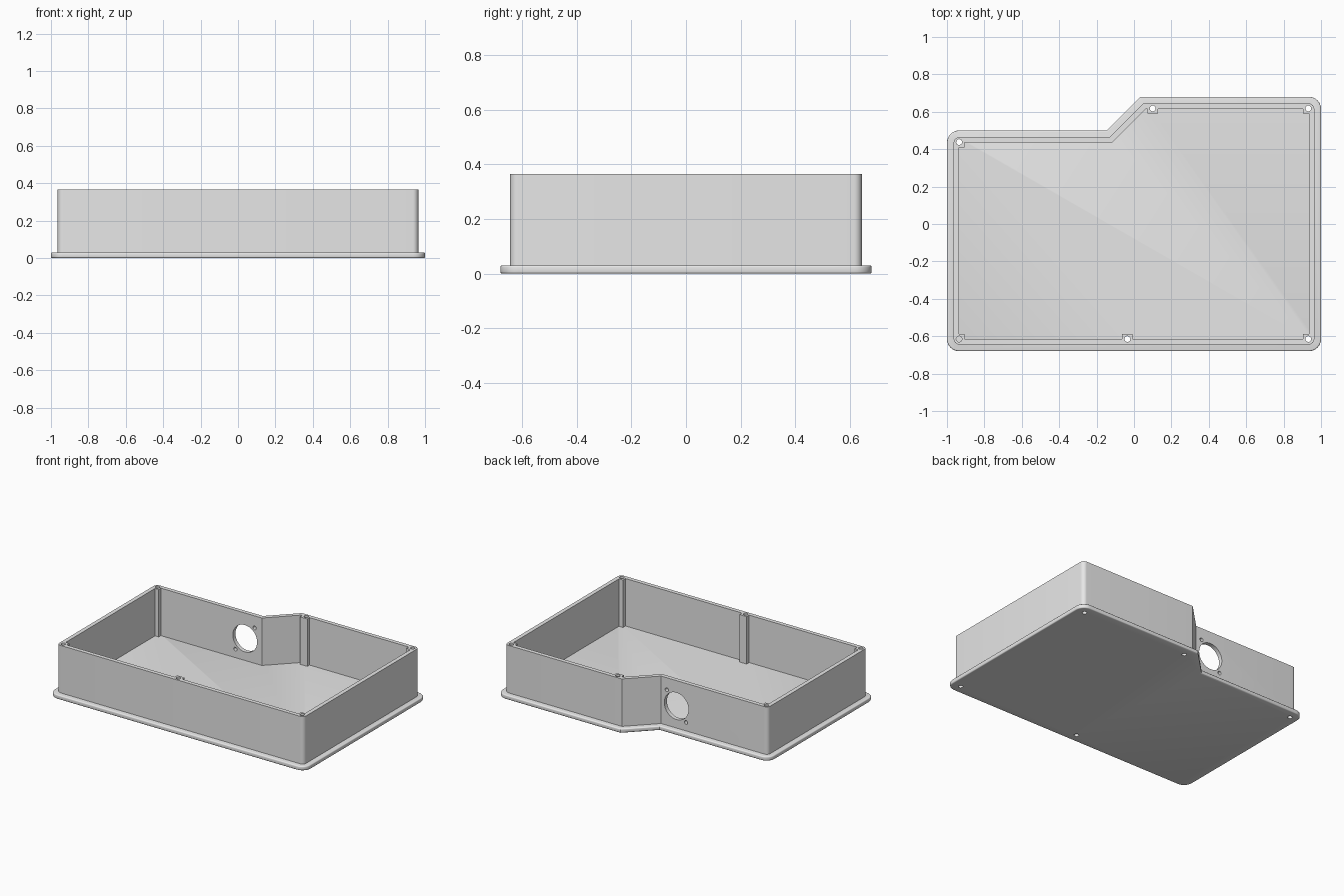
import bpy, bmesh, math
from mathutils import Matrix

cube = bpy.data.objects.get("Cube")
if cube:
    bpy.data.objects.remove(cube, do_unlink=True)

FLOOR, TOP = 0.03, 0.365      # plate thickness and rim height
WALL_IN, CAVITY_IN = 0.036, 0.065   # insets from the plate edge
HOLE_R, POST_HALF = 0.0155, 0.028

grey = bpy.data.materials.new("light_grey")
grey.use_nodes = True
grey.diffuse_color = (0.8, 0.8, 0.8, 1)
grey.node_tree.nodes["Principled BSDF"].inputs["Base Color"].default_value = (0.8, 0.8, 0.8, 1)


def finish(name, bm):
    bmesh.ops.recalc_face_normals(bm, faces=bm.faces)
    mesh = bpy.data.meshes.new(name)
    bm.to_mesh(mesh)
    bm.free()
    mesh.materials.append(grey)
    ob = bpy.data.objects.new(name, mesh)
    bpy.context.collection.objects.link(ob)
    return ob


def outline(d, radius):
    """Stepped case outline, inset by d, with rounded outer corners."""
    k = d * math.tan(math.pi / 8)
    x, y, low = 1 - d, 0.68 - d, 0.5 - d
    pts = []
    for cx, cy, sx, sy, start in ((-x, -y, 1, 1, 180), (x, -y, -1, 1, 270),
                                  (x, y, -1, -1, 0), (-x, low, 1, -1, 90)):
        if start == 90:       # slanted step between the two back edges
            pts += [(0.035 + k, y), (-0.145 + k, low)]
        if radius == 0:
            pts.append((cx, cy))
            continue
        for i in range(9):
            a = math.radians(start + 90 * i / 8)
            pts.append((cx + radius * (sx + math.cos(a)), cy + radius * (sy + math.sin(a))))
    return pts


def prism(name, pts, z0, z1):
    bm = bmesh.new()
    face = bm.faces.new([bm.verts.new((px, py, z0)) for px, py in pts])
    new = bmesh.ops.extrude_face_region(bm, geom=[face])["geom"]
    bmesh.ops.translate(bm, vec=(0, 0, z1 - z0),
                        verts=[v for v in new if isinstance(v, bmesh.types.BMVert)])
    return finish(name, bm)


def cylinder(name, r, depth, matrix):
    bm = bmesh.new()
    bmesh.ops.create_cone(bm, cap_ends=True, segments=32, radius1=r, radius2=r,
                          depth=depth, matrix=matrix)
    return finish(name, bm)


def apply_modifier(ob, mod):
    bpy.context.view_layer.objects.active = ob
    bpy.ops.object.modifier_apply(modifier=mod.name)


def combine(ob, tool, operation):
    mod = ob.modifiers.new("combine", 'BOOLEAN')
    mod.operation, mod.object, mod.solver = operation, tool, 'EXACT'
    apply_modifier(ob, mod)


def use_up(ob, tool, operation):
    combine(ob, tool, operation)
    bpy.data.objects.remove(tool, do_unlink=True)


# Base plate with a softened rim
plate = prism("base_plate", outline(0, 0.065), 0, FLOOR)
mod = plate.modifiers.new("soft_rim", 'BEVEL')
mod.width, mod.segments, mod.limit_method = 0.007, 3, 'ANGLE'
mod.angle_limit = math.radians(60)
apply_modifier(plate, mod)

# Walls, slightly sunk into the plate
walls = prism("walls", outline(WALL_IN, 0.029), FLOOR - 0.01, TOP)
use_up(walls, prism("cavity_cutter", outline(CAVITY_IN, 0), 0, 1), 'DIFFERENCE')

# Screw posts: four corners, one on each long side
screws = [(-0.935, 0.438), (0.1, 0.618), (0.932, 0.618), (0.932, -0.615),
          (-0.035, -0.615), (-0.935, -0.615)]
for x, y in screws:
    ys = 1 if y > 0 else -1
    inner, outer = y - ys * POST_HALF, y + ys * 0.01
    if abs(x) > 0.5:
        xs = 1 if x > 0 else -1
        xa, xb = x - xs * POST_HALF, x + xs * 0.01
    else:
        xa, xb = x - POST_HALF, x + POST_HALF
    box = [(xa, inner), (xb, inner), (xb, outer), (xa, outer)]
    use_up(walls, prism("post", box, FLOOR - 0.01, TOP), 'UNION')

# Screw holes: all pass through the plate except the last
for i, (x, y) in enumerate(screws):
    through = i < len(screws) - 1
    drill = cylinder("drill", HOLE_R, 1, Matrix.Translation((x, y, 0.3 if through else 0.535)))
    combine(walls, drill, 'DIFFERENCE')
    if through:
        combine(plate, drill, 'DIFFERENCE')
    bpy.data.objects.remove(drill, do_unlink=True)

# Round socket opening in the lower back wall, with two diagonal fixing holes
sx, sz = -0.25, 0.185
for dx, dz, r in ((0, 0, 0.095), (0.075, 0.095, 0.013), (-0.075, -0.095, 0.013)):
    place = Matrix.Translation((sx + dx, 0.45, sz + dz)) @ Matrix.Rotation(math.pi / 2, 4, 'X')
    use_up(walls, cylinder("socket_cutter", r, 0.12, place), 'DIFFERENCE')

# Smooth rounded corners, crisp edges
for ob in (plate, walls):
    bpy.ops.object.select_all(action='DESELECT')
    ob.select_set(True)
    bpy.context.view_layer.objects.active = ob
    bpy.ops.object.shade_smooth_by_angle(angle=math.radians(32))
